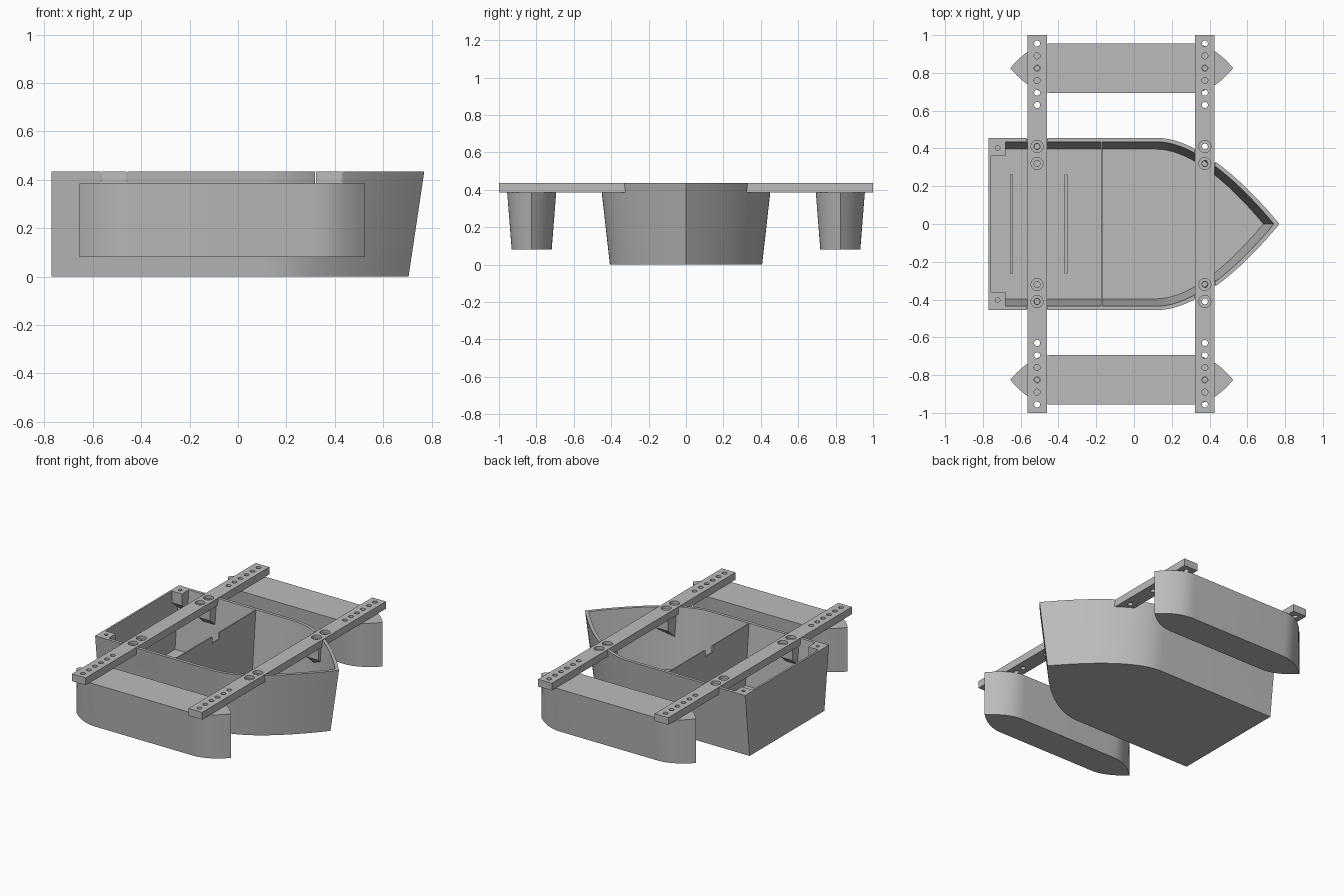
import bpy, bmesh, math
from mathutils import Vector
from mathutils.geometry import interpolate_bezier

old = bpy.data.objects.get("Cube")
if old:
    bpy.data.objects.remove(old)

grey = bpy.data.materials.new("plain grey")
grey.use_nodes = True
COLOUR = (0.5, 0.5, 0.5, 1)
grey.diffuse_color = COLOUR
grey.node_tree.nodes["Principled BSDF"].inputs["Base Color"].default_value = COLOUR

BEAM_X = (-0.513, 0.375)
RIM, DECK = 0.435, 0.385


def finish(bm, name):
    bmesh.ops.recalc_face_normals(bm, faces=bm.faces)
    mesh = bpy.data.meshes.new(name)
    bm.to_mesh(mesh)
    bm.free()
    mesh.materials.append(grey)
    ob = bpy.data.objects.new(name, mesh)
    bpy.context.collection.objects.link(ob)
    return ob


def loft(name, lower, upper):
    """Solid between two matching loops of 3D points."""
    bm = bmesh.new()
    a = [bm.verts.new(p) for p in lower]
    b = [bm.verts.new(p) for p in upper]
    bm.faces.new(a)
    bm.faces.new(b)
    n = len(a)
    for i in range(n):
        j = (i + 1) % n
        bm.faces.new((a[i], a[j], b[j], b[i]))
    return finish(bm, name)


def box(name, x0, x1, y0, y1, z0, z1):
    loop = [(x0, y0), (x1, y0), (x1, y1), (x0, y1)]
    return loft(name, [(*p, z0) for p in loop], [(*p, z1) for p in loop])


def cylinders(name, centres, radius, z0, z1):
    bm = bmesh.new()
    for x, y in centres:
        made = bmesh.ops.create_cone(bm, cap_ends=True, segments=24, radius1=radius,
                                     radius2=radius, depth=z1 - z0)
        bmesh.ops.translate(bm, verts=made["verts"], vec=(x, y, (z0 + z1) / 2))
    return finish(bm, name)


def boolean(ob, cutter, operation="DIFFERENCE", keep=False):
    bpy.context.view_layer.objects.active = ob
    mod = ob.modifiers.new("cut", "BOOLEAN")
    mod.operation, mod.object, mod.solver = operation, cutter, "EXACT"
    bpy.ops.object.modifier_apply(modifier=mod.name)
    if not keep:
        bpy.data.objects.remove(cutter)


def smooth(ob):
    bpy.ops.object.select_all(action="DESELECT")
    ob.select_set(True)
    bpy.context.view_layer.objects.active = ob
    bpy.ops.object.shade_smooth_by_angle(angle=math.radians(30))


def hull_loop(half, bow, stern, z):
    """Flat stern, straight sides and a curved, pointed bow."""
    start = 0.12
    curve = interpolate_bezier(Vector((0, 1)), Vector((0.29, 1)),
                               Vector((0.65, 0.6)), Vector((1, 0)), 20)
    side = [(start + (bow - start) * p[0], half * p[1]) for p in curve]
    loop = [(stern, half)] + side
    loop += [(x, -y) for x, y in reversed(loop[:-1])]
    return [(x, y, z) for x, y in loop]


def float_loop(half, y, z):
    """Straight sides with a curved point at each end."""
    flat, tip, mid, n = 0.37, 0.59, -0.065, 12
    quarter = [(flat + (tip - flat) * i / n, half * (1 - (i / n) ** 2)) for i in range(n + 1)]
    front = quarter + [(a, -b) for a, b in reversed(quarter[:-1])]
    loop = front + [(-a, -b) for a, b in front]
    return [(mid + a, y + b, z) for a, b in loop]


# Hull shell with notches for the beams
def solid_hull(name):
    return loft(name, hull_loop(0.407, 0.705, -0.77, 0), hull_loop(0.456, 0.77, -0.77, RIM))


envelope = solid_hull("hull_envelope")
hull = solid_hull("hull")
boolean(hull, loft("hollow", hull_loop(0.396, 0.685, -0.757, 0.02),
                   hull_loop(0.437, 0.743, -0.757, RIM + 0.02)))
for x in BEAM_X:
    boolean(hull, box("notch", x - 0.056, x + 0.056, -0.6, 0.6, DECK, 0.6))
smooth(hull)

# Bulkhead with a small central notch
bulkhead = box("bulkhead", -0.176, -0.168, -0.46, 0.46, 0.01, 0.43)
boolean(bulkhead, box("bulkhead_notch", -0.3, 0, -0.04, 0.04, DECK, 0.6))
boolean(bulkhead, envelope, "INTERSECT", keep=True)

# Low ribs on the floor
for name, x in (("rear_floor_rib", -0.648), ("front_floor_rib", -0.36)):
    box(name, x - 0.007, x + 0.007, -0.262, 0.262, 0.01, 0.045)


# Wedge-shaped mounts on the inside of the hull, each with a screw hole
def mount(name, x0, x1, inner, outer, top, side, hole, radius):
    profile = [(inner, top), (outer, top), (outer, top - 0.2), (inner, top - 0.08)]
    ob = loft(name, [(x0, side * y, z) for y, z in profile],
              [(x1, side * y, z) for y, z in profile])
    boolean(ob, envelope, "INTERSECT", keep=True)
    boolean(ob, cylinders("screw_hole", [(hole[0], side * hole[1])], radius, top - 0.05, top + 0.1))


for side, word in ((1, "left"), (-1, "right")):
    mount(word + "_stern_mount", -0.765, -0.68, 0.36, 0.5, RIM, side, (-0.722, 0.403), 0.012)
    for x, y, end in ((BEAM_X[0], 0.41, "rear"), (BEAM_X[1], 0.32, "front")):
        mount(f"{word}_{end}_mount", x - 0.045, x + 0.045, y - 0.045, y + 0.09, DECK,
              side, (x, y), 0.014)

    # Floats on either side
    y = side * 0.825
    pod = loft(word + "_float", float_loop(0.107, y, 0.08), float_loop(0.131, y, DECK))
    boolean(pod, cylinders("float_holes", [(x, y) for x in BEAM_X], 0.012, 0.3, 0.5))
    smooth(pod)

bpy.data.objects.remove(envelope)

# Cross beams with rows of holes and counterbores
for x, name in zip(BEAM_X, ("rear_beam", "front_beam")):
    beam = box(name, x - 0.052, x + 0.052, -1, 1, DECK, RIM)
    bores = [(x, s * y) for s in (1, -1) for y in (0.32, 0.41)]
    row = [(x, s * (0.63 + 0.065 * i)) for s in (1, -1) for i in range(6)]
    boolean(beam, cylinders("bolt_holes", row + bores, 0.016, 0.3, 0.5))
    boolean(beam, cylinders("counterbores", bores, 0.032, 0.415, 0.5))
    smooth(beam)
